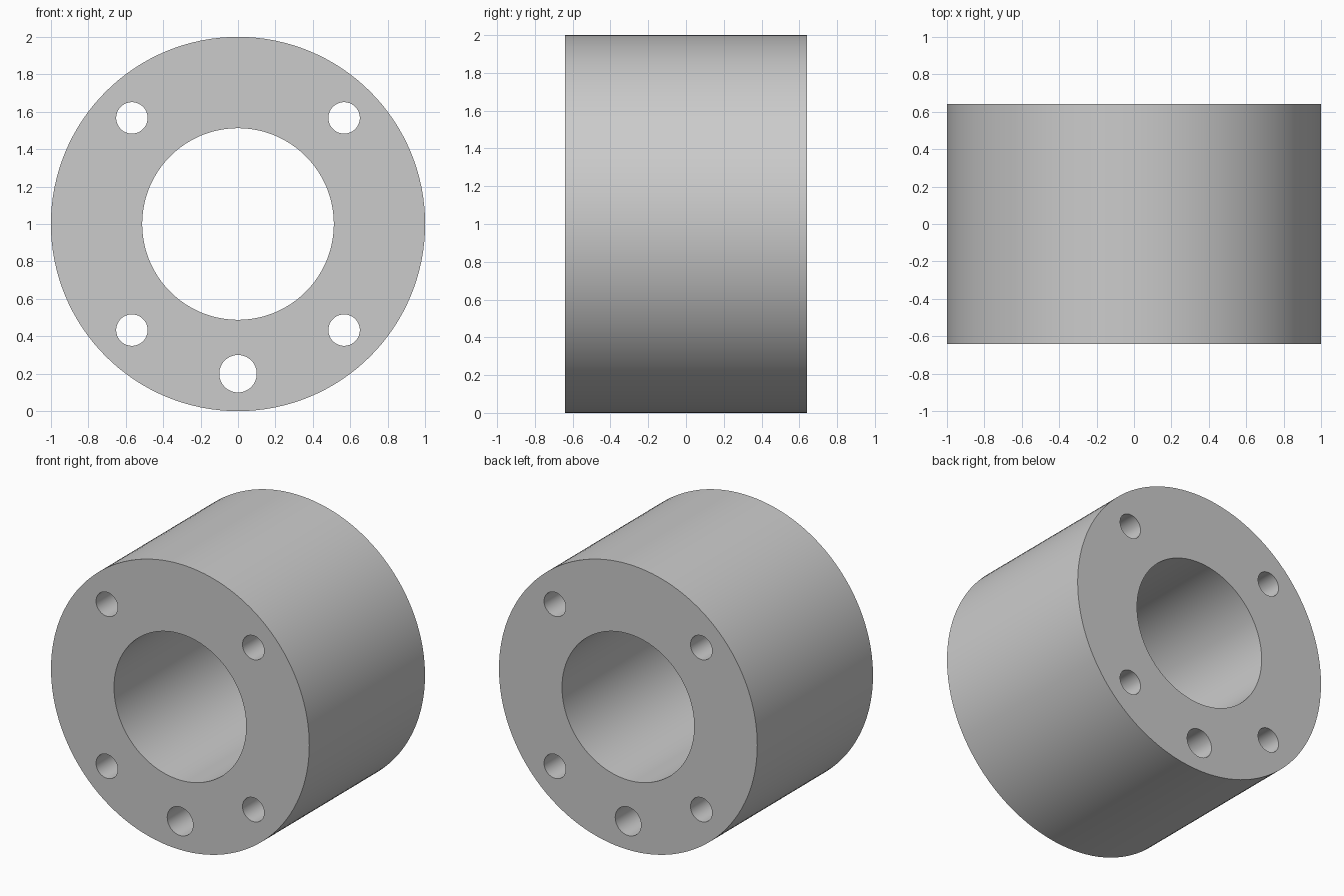
import bpy, bmesh, math
from math import cos, sin, tau

if "Cube" in bpy.data.objects:
    bpy.data.objects.remove(bpy.data.objects["Cube"])

HALF_DEPTH = 0.64

# Flat profile: outer rim, bore and holes as closed loops
profile = bpy.data.curves.new("flange_profile", 'CURVE')
profile.dimensions = '2D'
profile.fill_mode = 'BOTH'
profile.extrude = HALF_DEPTH


def circle(x, y, radius, sides):
    spline = profile.splines.new('POLY')
    spline.points.add(sides - 1)
    for i, p in enumerate(spline.points):
        a = tau * i / sides
        p.co = (x + radius * cos(a), y + radius * sin(a), 0, 1)
    spline.use_cyclic_u = True


circle(0, 0, 1.0, 128)        # outer rim
circle(0, 0, 0.512, 128)      # central bore
circle(0, -0.8, 0.1, 64)      # larger bottom hole
for sx in (-1, 1):            # four bolt holes
    for sy in (-1, 1):
        circle(sx * 0.567, sy * 0.567, 0.084, 64)

# Convert the extruded profile to a welded mesh standing on the ground
helper = bpy.data.objects.new("profile_helper", profile)
bpy.context.collection.objects.link(helper)
bpy.context.view_layer.update()
deps = bpy.context.evaluated_depsgraph_get()
mesh = bpy.data.meshes.new_from_object(helper.evaluated_get(deps))
bpy.data.objects.remove(helper)

bm = bmesh.new()
bm.from_mesh(mesh)
bmesh.ops.remove_doubles(bm, verts=bm.verts, dist=1e-4)
bmesh.ops.recalc_face_normals(bm, faces=bm.faces)
bm.to_mesh(mesh)
bm.free()

spacer = bpy.data.objects.new("flange_spacer", mesh)
bpy.context.collection.objects.link(spacer)
spacer.rotation_euler = (math.pi / 2, 0, 0)
spacer.location = (0, 0, 1)

# Smooth walls, sharp rims
bpy.context.view_layer.objects.active = spacer
spacer.select_set(True)
bpy.ops.object.shade_smooth_by_angle(angle=math.radians(30))
